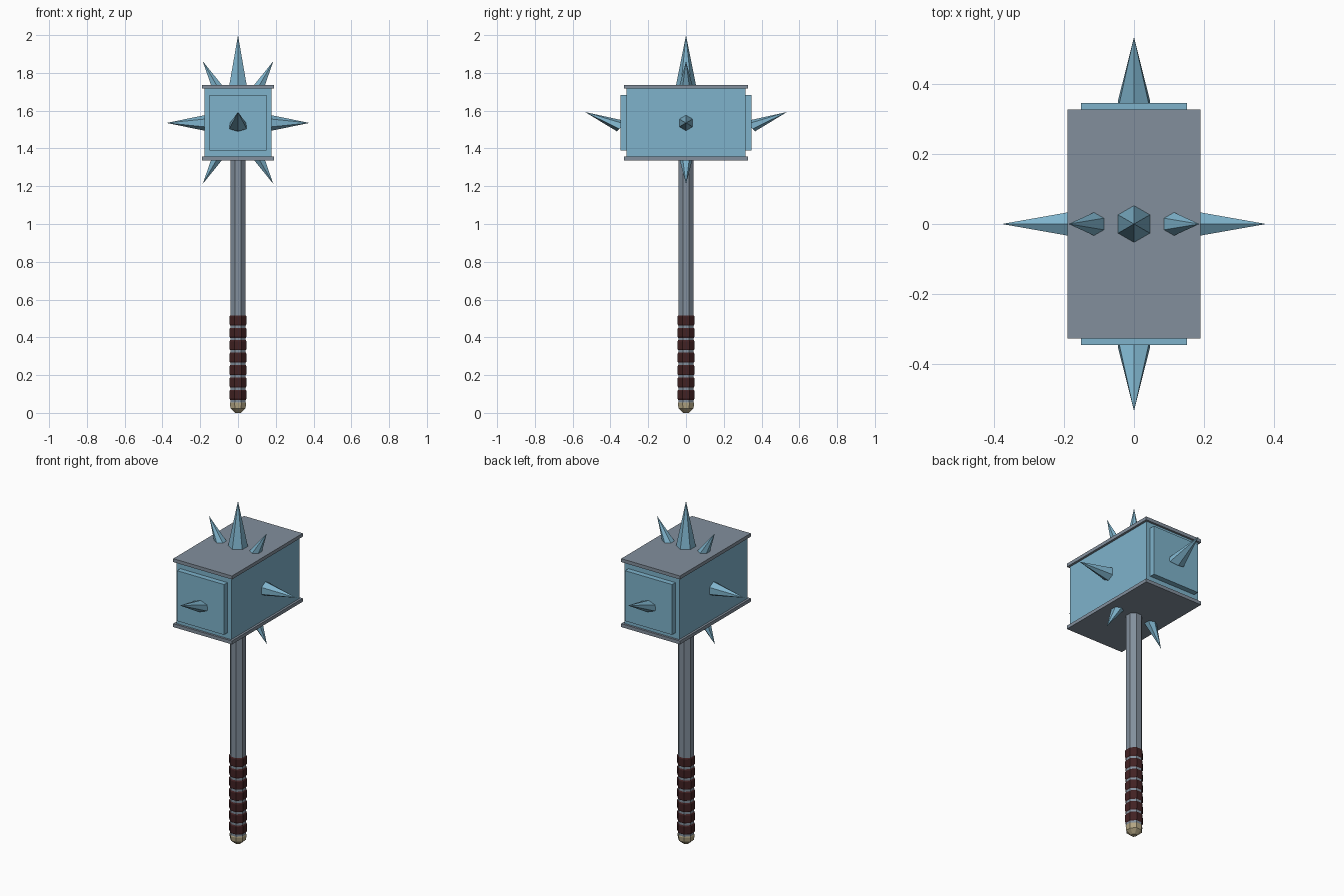
import bpy, bmesh, math
from mathutils import Vector

if "Cube" in bpy.data.objects:
    bpy.data.objects.remove(bpy.data.objects["Cube"])


def material(name, rgb):
    m = bpy.data.materials.new(name)
    m.diffuse_color = (*rgb, 1)
    m.use_nodes = True
    m.node_tree.nodes["Principled BSDF"].inputs["Base Color"].default_value = m.diffuse_color
    return m


BLUE = material("ice blue", (0.21, 0.45, 0.60))
STEEL = material("grey steel", (0.225, 0.275, 0.335))
LEATHER = material("dark red leather", (0.055, 0.016, 0.017))
BONE = material("pale bone", (0.45, 0.38, 0.23))


def finish(name, bm, mat):
    bmesh.ops.recalc_face_normals(bm, faces=bm.faces)
    me = bpy.data.meshes.new(name)
    bm.to_mesh(me)
    bm.free()
    me.materials.append(mat)
    ob = bpy.data.objects.new(name, me)
    bpy.context.collection.objects.link(ob)
    return ob


def box(name, half_x, half_y, z0, z1, mat, y=0):
    bm = bmesh.new()
    bmesh.ops.create_cube(bm, size=1)
    for v in bm.verts:
        v.co = (v.co.x * 2 * half_x, y + v.co.y * 2 * half_y,
                (z0 + z1) / 2 + v.co.z * (z1 - z0))
    return finish(name, bm, mat)


def spike(name, centre, u, v, tip):
    """Six-sided spike: base corners lie on the u/v ellipse, first corner at u."""
    bm = bmesh.new()
    c, u, v = Vector(centre), Vector(u), Vector(v)
    ring = [bm.verts.new(c + u * math.cos(a) + v * math.sin(a))
            for a in (math.tau * i / 6 for i in range(6))]
    top = bm.verts.new(tip)
    bm.faces.new(ring)
    for i in range(6):
        bm.faces.new((ring[i], ring[(i + 1) % 6], top))
    return finish(name, bm, BLUE)


def lathe(name, profile, mat, sides=8):
    """Stack of flat-fronted rings; profile holds (apothem, z)."""
    bm = bmesh.new()
    rings = []
    for r, z in profile:
        r /= math.cos(math.pi / sides)
        rings.append([bm.verts.new((r * math.cos(a), r * math.sin(a), z))
                      for a in (math.tau * (i + 0.5) / sides for i in range(sides))])
    for lo, hi in zip(rings, rings[1:]):
        for i in range(sides):
            j = (i + 1) % sides
            bm.faces.new((lo[i], lo[j], hi[j], hi[i]))
    bm.faces.new(rings[0])
    bm.faces.new(rings[-1])
    return finish(name, bm, mat)


# Hammer head with capping plates and striking faces
box("head_block", 0.177, 0.315, 1.345, 1.73, BLUE)
box("head_top_plate", 0.19, 0.327, 1.717, 1.737, STEEL)
box("head_bottom_plate", 0.19, 0.327, 1.337, 1.357, STEEL)
for s, side in ((-1, "front"), (1, "back")):
    box(side + "_striking_face", 0.152, 0.023, 1.39, 1.684, BLUE, y=s * 0.323)
    # upswept spike on each striking face
    spike(side + "_spike", (0, s * 0.34, 1.517), (0, s * 0.025, -0.027),
          (0.053, 0, 0), (0, s * 0.535, 1.593))

# Crown spike
spike("crown_spike", (0, 0, 1.735), (0, 0.053, 0), (0.053, 0, 0), (0, 0, 2.0))

# Side spikes and slanted spikes above and below
for s, side in ((-1, "left"), (1, "right")):
    spike(side + "_spike", (s * 0.172, 0, 1.535), (0, 0, 0.042), (0, 0.042, 0),
          (s * 0.378, 0, 1.535))
    for where, z, tip_z in (("upper", 1.734, 1.862), ("lower", 1.34, 1.212)):
        spike(f"{where}_{side}_slanted_spike", (s * 0.113, 0, z), (0, 0.034, 0),
              (0.034, 0, 0), (s * 0.187, 0, tip_z))

# Shaft
lathe("shaft", [(0.041, 0.05), (0.041, 1.35)], STEEL)

# Leather grip wraps
for i in range(7):
    z = 0.066 + i * 0.0657
    lathe(f"grip_wrap_{i + 1}", [(0.039, z), (0.045, z + 0.009),
                                 (0.045, z + 0.05), (0.039, z + 0.059)], LEATHER)

# Pommel
lathe("pommel", [(0.014, 0), (0.040, 0.024), (0.043, 0.052), (0.036, 0.067)], BONE)
